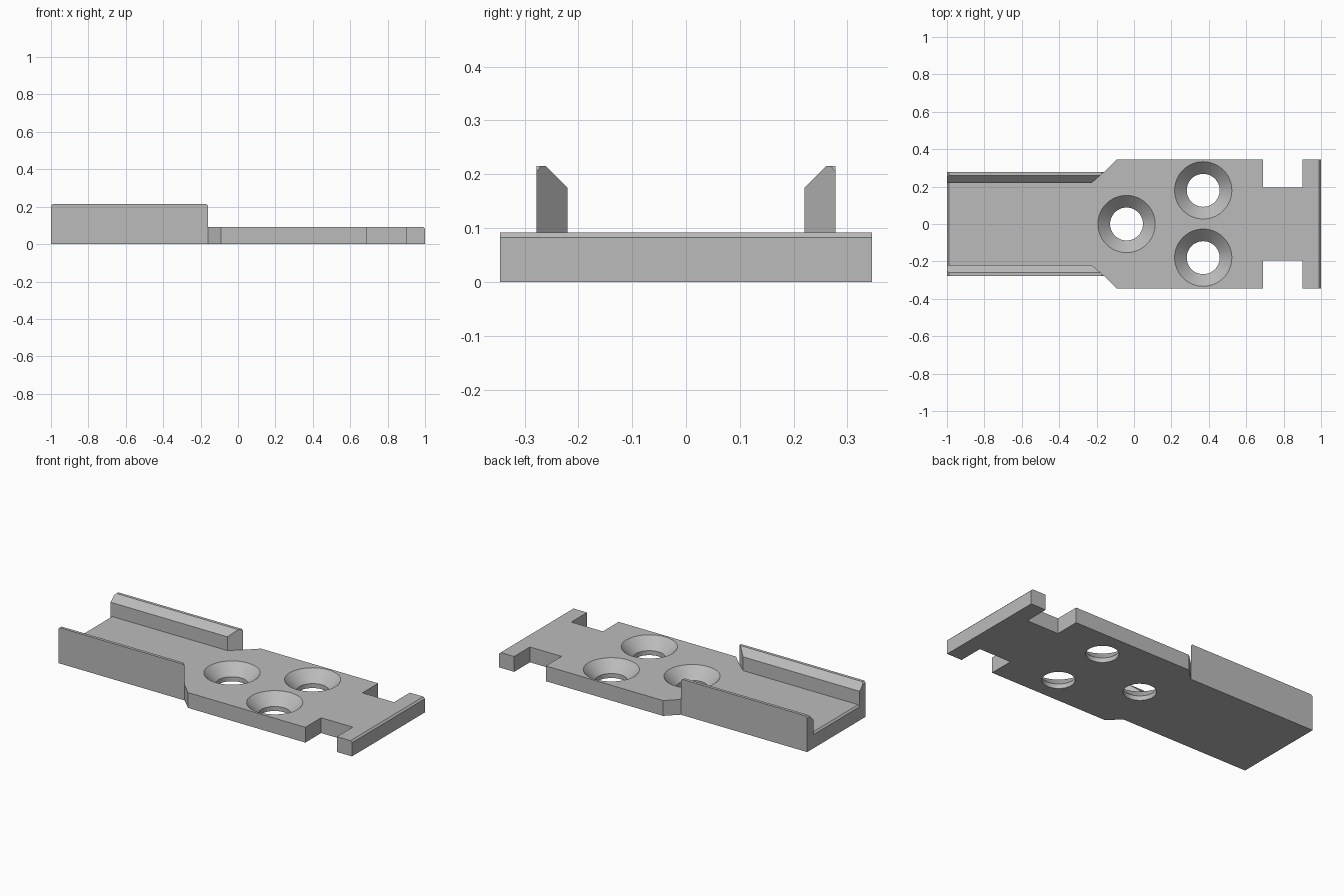
import bpy, bmesh
from mathutils import Vector

if "Cube" in bpy.data.objects:
    bpy.data.objects.remove(bpy.data.objects["Cube"], do_unlink=True)

# Single plain grey
grey = bpy.data.materials.new("plain_grey")
grey.use_nodes = True
grey.diffuse_color = (0.5, 0.5, 0.5, 1)
grey.node_tree.nodes["Principled BSDF"].inputs["Base Color"].default_value = (0.5, 0.5, 0.5, 1)

THICK, RAIL_TOP, EDGE = 0.092, 0.215, 0.01
INNER, OUTER, HALF = 0.22, 0.278, 0.346


def extrude_outline(points, offset):
    bm = bmesh.new()
    face = bm.faces.new([bm.verts.new(p) for p in points])
    ext = bmesh.ops.extrude_face_region(bm, geom=[face])
    moved = [g for g in ext["geom"] if isinstance(g, bmesh.types.BMVert)]
    bmesh.ops.translate(bm, verts=moved, vec=offset)
    bmesh.ops.recalc_face_normals(bm, faces=bm.faces)
    return bm


def slice_off(bm, point, normal):
    """Remove everything beyond a plane and cap the cut."""
    geom = bm.verts[:] + bm.edges[:] + bm.faces[:]
    cut = bmesh.ops.bisect_plane(bm, geom=geom, plane_co=point, plane_no=normal, clear_outer=True)
    edges = [g for g in cut["geom_cut"] if isinstance(g, bmesh.types.BMEdge)]
    bmesh.ops.holes_fill(bm, edges=edges, sides=0)
    bmesh.ops.recalc_face_normals(bm, faces=bm.faces)


def finish(bm, name):
    mesh = bpy.data.meshes.new(name)
    bm.to_mesh(mesh)
    bm.free()
    mesh.materials.append(grey)
    obj = bpy.data.objects.new(name, mesh)
    bpy.context.collection.objects.link(obj)
    return obj


# Base plate: half outline mirrored in y, leaving room for the rails
half = [(-1, INNER), (-0.225, INNER), (-0.16, OUTER), (-0.09, HALF), (0.69, HALF),
        (0.69, 0.196), (0.9, 0.196), (0.9, HALF), (1, HALF)]
outline = half + [(x, -y) for x, y in reversed(half)]
bm = extrude_outline([(x, y, 0) for x, y in outline], (0, 0, THICK))
for end in (-1, 1):
    slice_off(bm, Vector((end, 0, THICK - EDGE)), Vector((end, 0, 1)))
plate = finish(bm, "base_plate")

# Countersunk screw holes
for i, (x, y) in enumerate([(-0.04, 0), (0.37, 0.18), (0.37, -0.18)]):
    bm = bmesh.new()
    profile = [(0.088, -0.05), (0.088, 0.027), (0.153, THICK), (0.153, 0.15)]
    rings = []
    for radius, z in profile:
        ring = bmesh.ops.create_circle(bm, segments=64, radius=radius)["verts"]
        bmesh.ops.translate(bm, verts=ring, vec=(x, y, z))
        rings.append(ring)
    for low, high in zip(rings, rings[1:]):
        for k in range(len(low)):
            n = (k + 1) % len(low)
            bm.faces.new((low[k], low[n], high[n], high[k]))
    bm.faces.new(rings[0])
    bm.faces.new(rings[-1])
    bmesh.ops.recalc_face_normals(bm, faces=bm.faces)
    cutter = finish(bm, f"hole_cutter_{i + 1}")
    cutter.hide_render = True
    mod = plate.modifiers.new("screw_hole", "BOOLEAN")
    mod.operation, mod.solver, mod.object = "DIFFERENCE", "EXACT", cutter
    bpy.context.view_layer.objects.active = plate
    bpy.ops.object.modifier_apply(modifier=mod.name)
    bpy.data.objects.remove(cutter, do_unlink=True)

# Side rails with a sloped inner lip and a diagonal inner end
for name, side in (("left_rail", -1), ("right_rail", 1)):
    profile = [(INNER, 0), (OUTER, 0), (OUTER, RAIL_TOP), (0.26, RAIL_TOP), (INNER, 0.175)]
    bm = extrude_outline([(-1, side * y, z) for y, z in profile], (0.84, 0, 0))
    slice_off(bm, Vector((-0.16, side * OUTER, 0)), Vector((0.058, -side * 0.065, 0)))
    for end, x in ((-1, -1), (1, -0.16)):
        slice_off(bm, Vector((x, 0, RAIL_TOP - EDGE)), Vector((end, 0, 1)))
    finish(bm, "front_rail" if side < 0 else "back_rail")

# Smooth hole walls, crisp edges elsewhere
bpy.ops.object.select_all(action="DESELECT")
plate.select_set(True)
bpy.context.view_layer.objects.active = plate
bpy.ops.object.shade_smooth_by_angle(angle=0.5)
